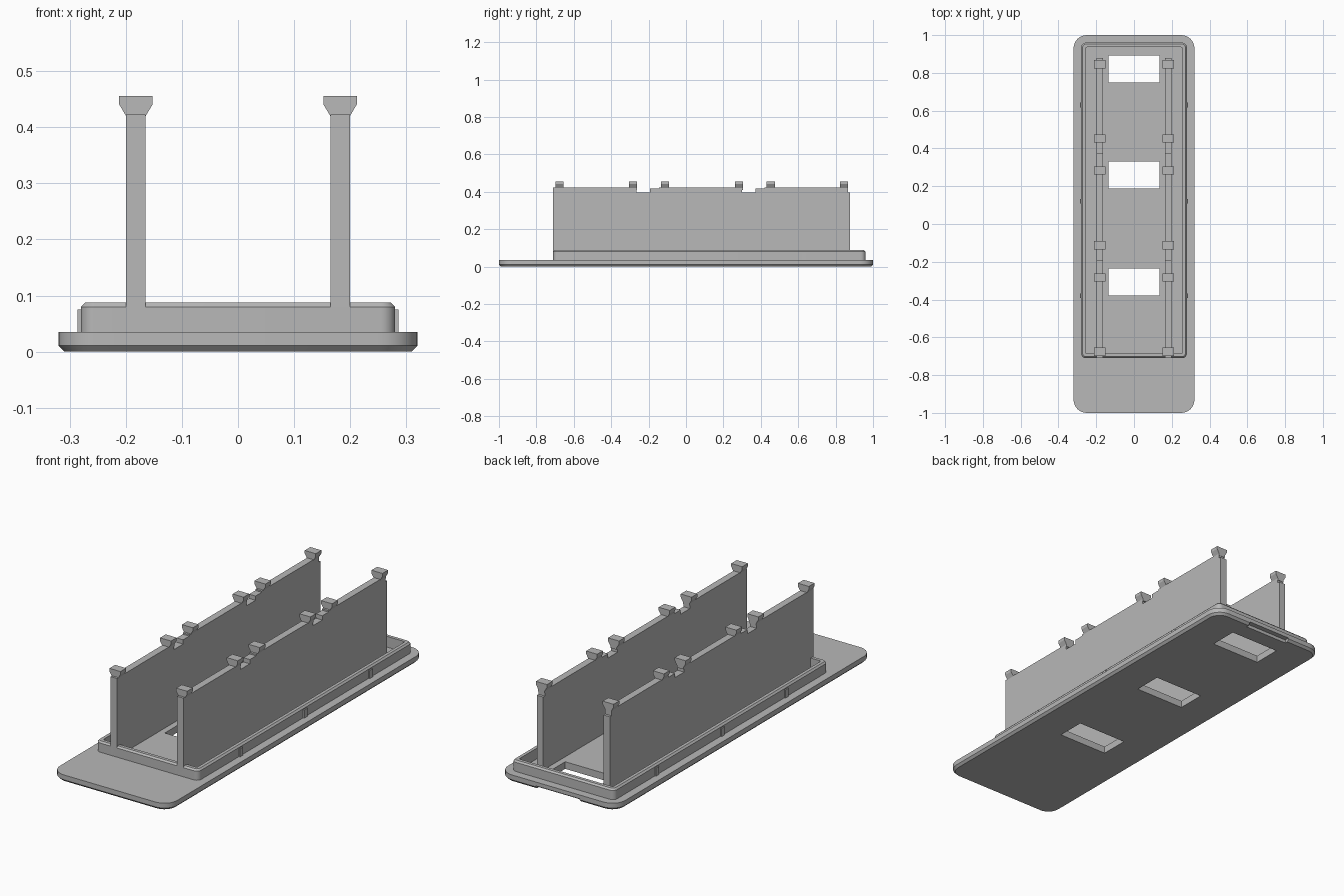
import bpy, bmesh, math
from mathutils import Vector

cube = bpy.data.objects.get("Cube")
if cube:
    bpy.data.objects.remove(cube, do_unlink=True)

grey = bpy.data.materials.new("mid grey")
grey.use_nodes = True
COLOUR = (0.48, 0.48, 0.48, 1)
grey.diffuse_color = COLOUR
grey.node_tree.nodes["Principled BSDF"].inputs["Base Color"].default_value = COLOUR


def finish(name, bm, smooth=False):
    bmesh.ops.recalc_face_normals(bm, faces=bm.faces)
    mesh = bpy.data.meshes.new(name)
    bm.to_mesh(mesh)
    bm.free()
    mesh.materials.append(grey)
    obj = bpy.data.objects.new(name, mesh)
    bpy.context.collection.objects.link(obj)
    if smooth:
        bpy.ops.object.select_all(action='DESELECT')
        obj.select_set(True)
        bpy.context.view_layer.objects.active = obj
        bpy.ops.object.shade_smooth_by_angle(angle=math.radians(25))
    return obj


def rounded_ring(bm, x, y0, y1, r, z, steps=8):
    """Rounded rectangle of vertices, symmetric in x."""
    corners = [(x - r, y1 - r), (r - x, y1 - r), (r - x, y0 + r), (x - r, y0 + r)]
    ring = []
    for i, (cx, cy) in enumerate(corners):
        for k in range(steps + 1):
            a = math.pi / 2 * (i + k / steps)
            ring.append(bm.verts.new((cx + r * math.cos(a), cy + r * math.sin(a), z)))
    return ring


def loft(name, x, y0, y1, r, layers, closed=False):
    """Join rings given as (inset, z); cap the ends or close the loop."""
    bm = bmesh.new()
    rings = [rounded_ring(bm, x - d, y0 + d, y1 - d, max(r - d, 0.008), z)
             for d, z in layers]
    pairs = list(zip(rings, rings[1:]))
    if closed:
        pairs.append((rings[-1], rings[0]))
    else:
        bm.faces.new(rings[0])
        bm.faces.new(rings[-1])
    for a, b in pairs:
        for i in range(len(a)):
            j = (i + 1) % len(a)
            bm.faces.new((a[i], a[j], b[j], b[i]))
    return finish(name, bm, smooth=True)


def extrude(name, points, direction):
    """Flat outline swept along a direction."""
    bm = bmesh.new()
    face = bm.faces.new([bm.verts.new(p) for p in points])
    moved = bmesh.ops.extrude_face_region(bm, geom=[face])["geom"]
    bmesh.ops.translate(bm, vec=Vector(direction),
                        verts=[v for v in moved if isinstance(v, bmesh.types.BMVert)])
    return finish(name, bm)


def box(name, x0, x1, y0, y1, z0, z1):
    return extrude(name, [(x0, y0, z0), (x1, y0, z0), (x1, y1, z0), (x0, y1, z0)],
                   (0, 0, z1 - z0))


def cut(obj, cutter):
    mod = obj.modifiers.new("cut", 'BOOLEAN')
    mod.operation = 'DIFFERENCE'
    mod.solver = 'EXACT'
    mod.object = cutter
    bpy.context.view_layer.objects.active = obj
    bpy.ops.object.modifier_apply(modifier=mod.name)
    bpy.data.objects.remove(cutter, do_unlink=True)


# Base plate with chamfered underside, three windows and a pry slot at the back
plate = loft("base_plate", 0.32, -1, 1, 0.07,
             [(0.011, 0), (0, 0.011), (0, 0.035)])
for y in (-0.307, 0.26, 0.82):
    cut(plate, box("window_cutter", -0.135, 0.135, y - 0.071, y + 0.071, -0.1, 0.1))
cut(plate, box("slot_cutter", -0.12, 0.12, 0.975, 1.1, -0.1, 0.016))

# Raised rim
loft("rim", 0.28, -0.71, 0.96, 0.025,
     [(0, 0.034), (0, 0.08), (0.008, 0.088), (0.024, 0.088), (0.024, 0.034)], closed=True)

# Side wall outline (y, z) with two stepped notches and a stepped back end
outline = [(-0.71, 0.034), (-0.71, 0.423)]
for y in (-0.265, 0.3):
    outline += [(y, 0.423), (y, 0.395), (y + 0.072, 0.395),
                (y + 0.072, 0.416), (y + 0.12, 0.416), (y + 0.12, 0.423)]
outline += [(0.865, 0.423), (0.865, 0.395), (0.878, 0.395), (0.878, 0.034)]

# Flared clip head outline (offset in x, z)
head = [(-0.0175, 0.41), (0.0175, 0.41), (0.0175, 0.42), (0.03, 0.441),
        (0.03, 0.456), (-0.03, 0.456), (-0.03, 0.441), (-0.0175, 0.42)]

for side, s in (("left", 1), ("right", -1)):
    cx = 0.182 * s
    extrude(side + "_wall", [(cx - 0.0175, y, z) for y, z in outline], (0.035, 0, 0))
    for i, y in enumerate((-0.677, -0.283, -0.112, 0.283, 0.453, 0.845)):
        extrude(f"{side}_clip_{i + 1}", [(cx + dx, y - 0.022, z) for dx, z in head],
                (0, 0.044, 0))
    # Small snap ribs on the outside of the rim
    for i, y in enumerate((-0.38, 0.12, 0.63)):
        box(f"{side}_snap_rib_{i + 1}", s * 0.27, s * 0.286, y - 0.012, y + 0.012, 0.034, 0.075)
